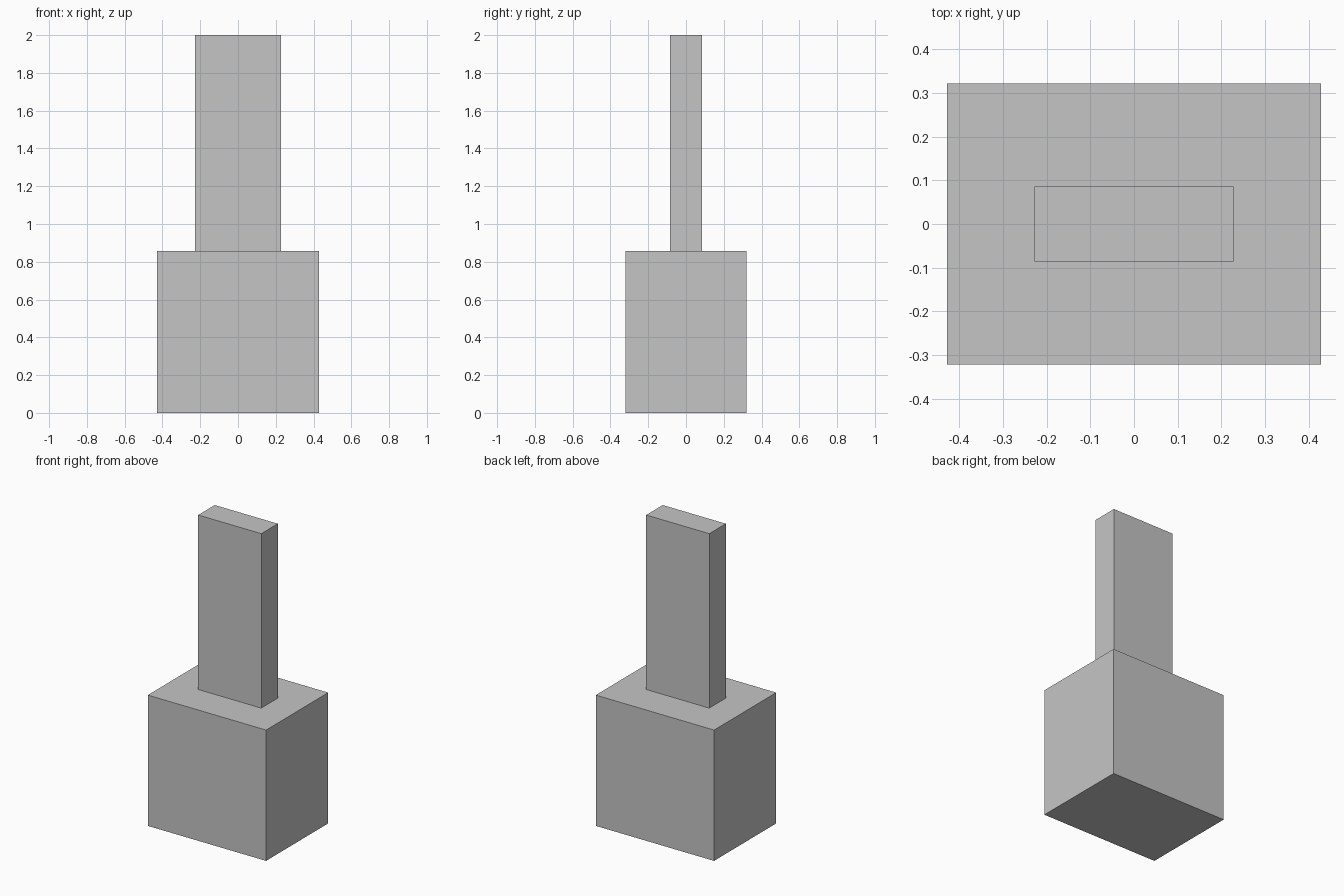
import bpy

old = bpy.data.objects.get("Cube")
if old:
    bpy.data.objects.remove(old, do_unlink=True)

# Single plain grey material
grey = bpy.data.materials.new("plain_grey")
grey.use_nodes = True
colour = (0.56, 0.56, 0.56, 1.0)
grey.diffuse_color = colour
grey.node_tree.nodes["Principled BSDF"].inputs["Base Color"].default_value = colour


def box(name, width, depth, bottom, top):
    """Flat-sided box centred on the z axis."""
    bpy.ops.mesh.primitive_cube_add(size=1, location=(0, 0, (bottom + top) / 2))
    obj = bpy.context.object
    obj.name = name
    obj.scale = (width, depth, top - bottom)
    bpy.ops.object.transform_apply(location=False, rotation=False, scale=True)
    obj.data.materials.append(grey)
    return obj


BASE_TOP = 0.857

# Wide block at the bottom
box("base_block", 0.857, 0.643, 0, BASE_TOP)

# Slim upright slab standing on the block
box("upright_slab", 0.457, 0.171, BASE_TOP, 2)
